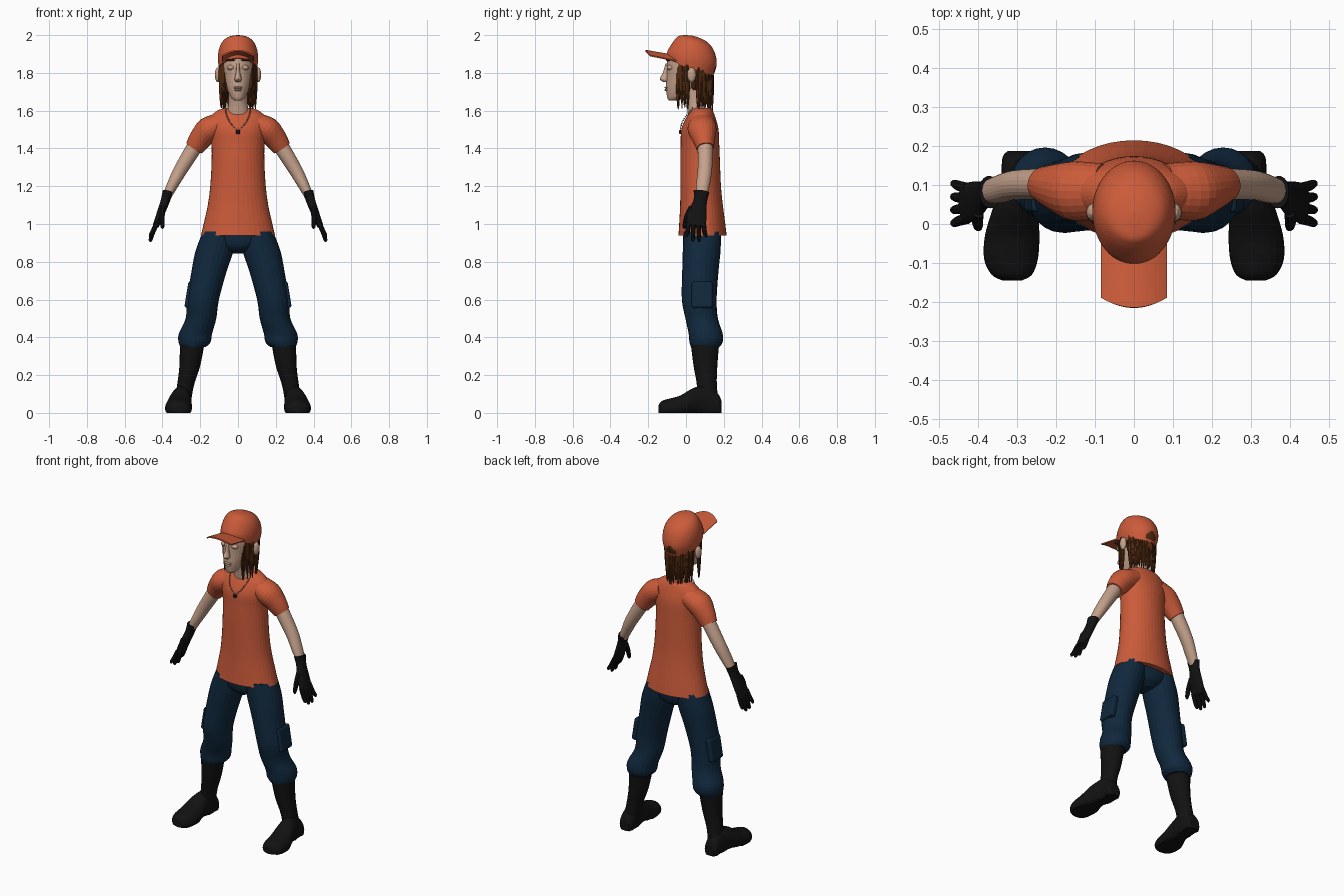
import bpy, bmesh, math, random
from mathutils import Vector, Matrix

random.seed(4)
cube = bpy.data.objects.get("Cube")
if cube:
    bpy.data.objects.remove(cube, do_unlink=True)


def material(name, rgb):
    m = bpy.data.materials.new(name)
    m.use_nodes = True
    m.diffuse_color = (*rgb, 1)
    m.node_tree.nodes["Principled BSDF"].inputs["Base Color"].default_value = (*rgb, 1)
    return m


ORANGE = material("orange_cloth", (0.6, 0.105, 0.042))
BLUE = material("navy_denim", (0.005, 0.021, 0.046))
SKIN = material("skin", (0.56, 0.36, 0.26))
BLACK = material("black_rubber", (0.006, 0.006, 0.006))
HAIR = material("brown_hair", (0.085, 0.024, 0.006))
BEAD = material("pale_beads", (0.45, 0.42, 0.38))
made = []


def finish(name, bm, *mats):
    bmesh.ops.recalc_face_normals(bm, faces=bm.faces)
    me = bpy.data.meshes.new(name)
    bm.to_mesh(me)
    bm.free()
    for m in mats:
        me.materials.append(m)
    ob = bpy.data.objects.new(name, me)
    bpy.context.collection.objects.link(ob)
    made.append(ob)
    return ob


def spline(a, b, c, d, t):
    return b + 0.5 * t * (c - a + t * (2 * a - 5 * b + 4 * c - d + t * (3 * (b - c) + d - a)))


# A ring is (centre, half axis, other half axis); loft skins a smooth body over rings
def skin_rings(bm, rings, n=24, steps=4, floor=None):
    last, dense = len(rings) - 1, []
    for i in range(last):
        quad = [rings[max(0, i - 1)], rings[i], rings[i + 1], rings[min(last, i + 2)]]
        for s in range(steps):
            dense.append([spline(*(q[k] for q in quad), s / steps) for k in range(3)])
    dense.append(rings[last])
    loops = []
    for c, u, v in dense:
        loop = []
        for k in range(n):
            a = math.tau * k / n
            p = c + u * math.cos(a) + v * math.sin(a)
            if floor is not None:
                p.z = max(p.z, floor)
            loop.append(bm.verts.new(p))
        loops.append(loop)
    for lo, hi in zip(loops, loops[1:]):
        for k in range(n):
            j = (k + 1) % n
            bm.faces.new((lo[k], lo[j], hi[j], hi[k]))
    bm.faces.new(loops[0])
    bm.faces.new(loops[-1])


def loft(name, rings, mat, **kw):
    bm = bmesh.new()
    skin_rings(bm, rings, **kw)
    return finish(name, bm, mat)


def level(x, y, z, rx, ry):
    return Vector((x, y, z)), Vector((rx, 0, 0)), Vector((0, ry, 0))


def limb(pts):
    """Rings square to a path of (x, y, z, thickness, depth along y)."""
    out = []
    for i, p in enumerate(pts):
        a, b = pts[max(0, i - 1)], pts[min(len(pts) - 1, i + 1)]
        t = (Vector(b[:3]) - Vector(a[:3])).normalized()
        u = (Vector((0, 1, 0)) - t * t.y).normalized()
        out.append((Vector(p[:3]), t.cross(u) * p[3], u * p[4]))
    return out


def flip(rings, s):
    return [tuple(Vector((v.x * s, v.y, v.z)) for v in r) for r in rings]


def blob(bm, loc, size, seg=16):
    m = Matrix.Translation(loc) @ Matrix.Diagonal((*size, 1))
    bmesh.ops.create_uvsphere(bm, u_segments=seg, v_segments=max(6, seg // 2), radius=1, matrix=m)


# Shirt body: height, half width, front y, back y
shirt = [(.94, .196, -.04, .215), (1.0, .182, -.036, .208), (1.1, .16, -.031, .195),
         (1.2, .147, -.03, .185), (1.32, .14, -.03, .18), (1.42, .14, -.028, .176),
         (1.5, .15, -.025, .172), (1.56, .15, .0, .157), (1.6, .11, .025, .142), (1.615, .068, .035, .13)]
loft("shirt_body", [level(0, (f + b) / 2, z, w, (b - f) / 2) for z, w, f, b in shirt], ORANGE, n=40)

# Hips
loft("hips", [level(0, .085, 1.0, .16, .095), level(0, .085, .94, .182, .1),
              level(0, .085, .88, .12, .09), level(0, .085, .845, .03, .05)], BLUE, n=32)

sleeve = limb([(.08, .085, 1.535, .058, .07), (.155, .085, 1.5, .068, .076),
               (.2, .095, 1.45, .06, .06), (.232, .102, 1.402, .05, .046)])
arm = limb([(.2, .098, 1.46, .038, .036), (.235, .102, 1.4, .041, .04), (.305, .1, 1.285, .036, .038),
            (.345, .09, 1.21, .03, .036), (.375, .082, 1.15, .024, .03)])
glove = limb([(.371, .082, 1.172, .028, .042), (.386, .075, 1.12, .024, .036),
              (.408, .06, 1.06, .021, .05), (.435, .053, .99, .017, .052)])
leg = [level(*r) for r in [(.1, .085, .96, .085, .1), (.124, .083, .86, .1, .1), (.153, .076, .75, .093, .096),
                           (.186, .07, .6, .085, .092), (.196, .083, .5, .081, .086), (.225, .104, .42, .088, .09),
                           (.23, .106, .375, .085, .088), (.237, .102, .35, .068, .076)]]
shaft = [level(*r) for r in [(.242, .1, .375, .066, .076), (.255, .103, .25, .055, .063), (.277, .11, .15, .045, .053),
                             (.293, .115, .06, .044, .058)]]
# Foot: y, x, half width, bottom, top
foot = [(Vector((x, y, (b + t) / 2)), Vector((w, 0, 0)), Vector((0, 0, (t - b) / 2))) for y, x, w, b, t in [
    (.188, .293, .03, 0, .06), (.17, .295, .043, -.03, .1), (.11, .295, .048, -.03, .145),
    (.04, .305, .058, -.01, .132), (-.03, .313, .07, -.03, .092), (-.09, .316, .069, -.03, .075),
    (-.13, .314, .052, -.02, .062), (-.145, .313, .025, 0, .04)]]

for side, s in (("left", 1), ("right", -1)):
    for part, rings, mat in (("sleeve", sleeve, ORANGE), ("forearm", arm, SKIN),
                             ("trouser_leg", leg, BLUE), ("boot_shaft", shaft, BLACK)):
        loft(f"{side}_{part}", flip(rings, s), mat)
    loft(f"{side}_boot_foot", flip(foot, s), BLACK, floor=0)
    # Gloves with four fingers and a thumb
    bm = bmesh.new()
    skin_rings(bm, flip(glove, s))
    for i in range(4):
        y, tip = .014 + .026 * i, .002 + .034 * i
        end = (.93, .908, .906, .93)[i]
        path = [(.428, y, 1.01, .013, .014), (.45, (y + tip) / 2, .96, .013, .013),
                (.463, tip, end + .01, .01, .01), (.466, tip, end, .004, .004)]
        skin_rings(bm, flip(limb(path), s), n=10)
    thumb = [(.4, .03, 1.09, .014, .016), (.402, .004, 1.04, .014, .014),
             (.4, -.008, .99, .011, .011), (.4, -.01, .975, .004, .004)]
    skin_rings(bm, flip(limb(thumb), s), n=10)
    finish(f"{side}_glove", bm, BLACK)
    # Cargo pocket on the outer thigh
    bm = bmesh.new()
    m = Matrix.Translation((s * .256, .085, .625)) @ Matrix.Rotation(-s * .16, 4, "Y")
    bmesh.ops.create_cube(bm, size=1, matrix=m @ Matrix.Diagonal((.035, .11, .14, 1)))
    bmesh.ops.bevel(bm, geom=bm.edges[:], offset=.012, segments=3, affect="EDGES", profile=.5)
    finish(f"{side}_cargo_pocket", bm, BLUE)
    # Ears, closed eyelids, brows
    bm = bmesh.new()
    blob(bm, (s * .106, .03, 1.79), (.017, .023, .04))
    finish(f"{side}_ear", bm, SKIN)
    bm = bmesh.new()
    blob(bm, (s * .036, -.082, 1.828), (.021, .02, .015))
    finish(f"{side}_eyelid", bm, SKIN)
    bm = bmesh.new()
    blob(bm, (s * .04, -.094, 1.868), (.026, .012, .006))
    finish(f"{side}_brow", bm, HAIR)

# Head and neck
loft("neck", [level(0, .06, 1.58, .062, .05), level(0, .05, 1.64, .05, .048), level(0, .03, 1.74, .05, .05)], SKIN)
loft("head", [level(*r) for r in [(0, -.07, 1.655, .02, .022), (0, -.054, 1.672, .038, .046), (0, -.022, 1.72, .061, .084),
                                  (0, .01, 1.78, .079, .113), (0, .02, 1.84, .088, .122), (0, .026, 1.9, .085, .115),
                                  (0, .03, 1.95, .05, .07)]], SKIN, n=32)
loft("nose", [level(0, -.098, 1.85, .009, .01), level(0, -.105, 1.8, .011, .018), level(0, -.112, 1.768, .019, .027),
              level(0, -.104, 1.752, .012, .015)], SKIN, n=16)
bm = bmesh.new()
for z, w in ((1.722, .026), (1.709, .021)):
    blob(bm, (0, -.097, z), (w, .017, .007))
finish("lips", bm, SKIN)

# Cap crown: front y and z, back y and z, half width of each tilted ring
crown = []
for yf, zf, yb, zb, w in [(-.103, 1.878, .137, 1.765, .1), (-.1, 1.91, .162, 1.84, .107), (-.078, 1.95, .153, 1.905, .1),
                          (-.056, 1.98, .122, 1.955, .08), (-.036, 1.996, .075, 1.984, .05), (0, 2.0, .03, 1.998, .01)]:
    crown.append((Vector((0, (yf + yb) / 2, (zf + zb) / 2)), Vector((w, 0, 0)), Vector((0, yb - yf, zb - zf)) / 2))
cap = loft("cap_crown", crown, ORANGE, n=56, steps=6)
cap.data.materials.append(HAIR)
# Half-moon opening at the back of the cap
for f in cap.data.polygons:
    c = f.center
    if c.y > .1 and c.z > 1.795 and (c.x / .036) ** 2 + ((c.z - 1.795) / .055) ** 2 < 1:
        f.material_index = 1

# Arched brim
bm = bmesh.new()
grid = []
for i in range(17):
    q = i / 8 - 1
    row = []
    for j in range(7):
        t = j / 6
        y = -.05 * (1 - t) + t * (-.215 + .025 * q * q)
        row.append(bm.verts.new((.083 * q, y, 1.89 + .028 * t - .027 * q * q)))
    grid.append(row)
for a, b in zip(grid, grid[1:]):
    for j in range(6):
        bm.faces.new((a[j], b[j], b[j + 1], a[j + 1]))
brim = finish("cap_brim", bm, ORANGE)
solid = brim.modifiers.new("thickness", "SOLIDIFY")
solid.thickness = .008
solid.offset = 0

# Hair: a close mass at the back and hanging locks
loft("hair_mass", [level(0, .065, 1.71, .06, .05), level(0, .06, 1.77, .088, .066),
                   level(0, .055, 1.85, .096, .085)], HAIR)
bm = bmesh.new()
angles = [42 + 4.5 * i for i in range(9)] + [106 + 5 * i for i in range(15)]
for s in (1, -1):
    for deg in angles:
        a = math.radians(deg + random.uniform(-2, 2))
        back = deg > 100
        dx, dy = s * math.sin(a), -math.cos(a)
        end = random.uniform(1.59, 1.64) if back else random.uniform(1.6, 1.7)
        r = random.uniform(.009, .013)
        path = []
        for t, k in ((0, .9), (.35, 1), (.7, .75), (1, .15)):
            wx = .094 - (.012 * t if back else 0)
            wy = .105 + (.008 * t if back else -.01)
            path.append((dx * wx, .028 + dy * wy, 1.86 + (end - 1.86) * t, r * k, r * k))
        skin_rings(bm, limb(path), n=7, steps=3)
finish("hair_locks", bm, HAIR)

# Bead necklace and pendant
bm = bmesh.new()
for s in (1, -1):
    for i in range(13):
        t = i / 12
        blob(bm, (s * .066 * math.cos(t * 1.5) ** .7, .034 - .063 * math.sin(t * 1.5), 1.612 - .108 * t), (.004,) * 3, 8)
finish("necklace_beads", bm, BEAD)
bm = bmesh.new()
blob(bm, (0, -.029, 1.487), (.012, .009, .012))
finish("pendant", bm, BLACK)

# Smooth shading with crisp hems
for ob in bpy.context.view_layer.objects:
    ob.select_set(ob in made)
bpy.context.view_layer.objects.active = made[0]
bpy.ops.object.shade_smooth_by_angle(angle=math.radians(45))
